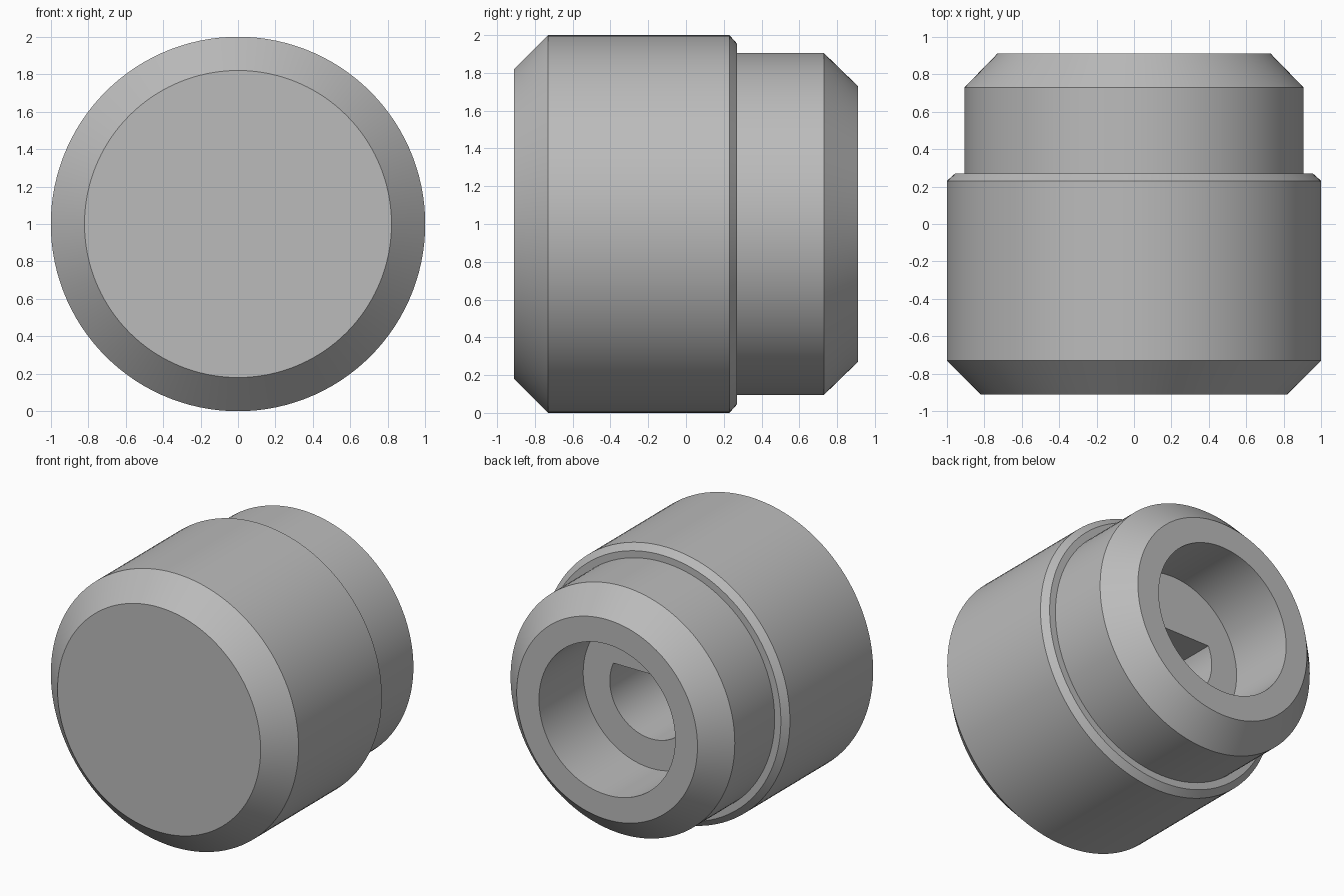
import bpy
import bmesh
from math import sin, cos, pi, radians

default = bpy.data.objects.get("Cube")
if default:
    bpy.data.objects.remove(default, do_unlink=True)

SEGMENTS = 120
CENTRE_Z = 1.0
BORE_RADIUS = 0.335
BORE_FLAT = BORE_RADIUS * sin(radians(24))

# Plain grey finish
grey = bpy.data.materials.new("plain_grey")
grey.use_nodes = True
colour = (0.5, 0.5, 0.5, 1.0)
grey.diffuse_color = colour
grey.node_tree.nodes["Principled BSDF"].inputs["Base Color"].default_value = colour

# Outside from front to back, then the socket: (radius, y)
outside = [
    (0.82, -0.91), (1.0, -0.73),     # front chamfer
    (1.0, 0.23), (0.955, 0.27),      # rear edge of the grip
    (0.905, 0.27), (0.905, 0.73),    # neck
    (0.73, 0.91),                    # rear chamfer
    (0.55, 0.91), (0.55, 0.40),      # round socket
]
# D-shaped shaft bore, flat on its upper side
bore = [(BORE_RADIUS, 0.40), (BORE_RADIUS, -0.45)]


def add_ring(bm, radius, y, top=2.0):
    """Circle about the y axis, cut flat at height top above the centre."""
    angles = [2 * pi * i / SEGMENTS for i in range(SEGMENTS)]
    return [bm.verts.new((radius * cos(a), y, CENTRE_Z + min(radius * sin(a), top)))
            for a in angles]


bm = bmesh.new()
rings = [add_ring(bm, r, y) for r, y in outside]
rings += [add_ring(bm, r, y, BORE_FLAT) for r, y in bore]

# Walls between neighbouring rings
for a, b in zip(rings, rings[1:]):
    for i in range(SEGMENTS):
        j = (i + 1) % SEGMENTS
        bm.faces.new((a[i], a[j], b[j], b[i]))

# Front face and bore bottom
bm.faces.new(rings[0])
bm.faces.new(rings[-1])
bmesh.ops.recalc_face_normals(bm, faces=bm.faces[:])

mesh = bpy.data.meshes.new("knob_body")
bm.to_mesh(mesh)
bm.free()
mesh.materials.append(grey)
knob = bpy.data.objects.new("knob_body", mesh)
bpy.context.collection.objects.link(knob)

# Smooth round walls, crisp chamfer edges
bpy.ops.object.select_all(action="DESELECT")
knob.select_set(True)
bpy.context.view_layer.objects.active = knob
bpy.ops.object.shade_smooth_by_angle(angle=radians(30))
